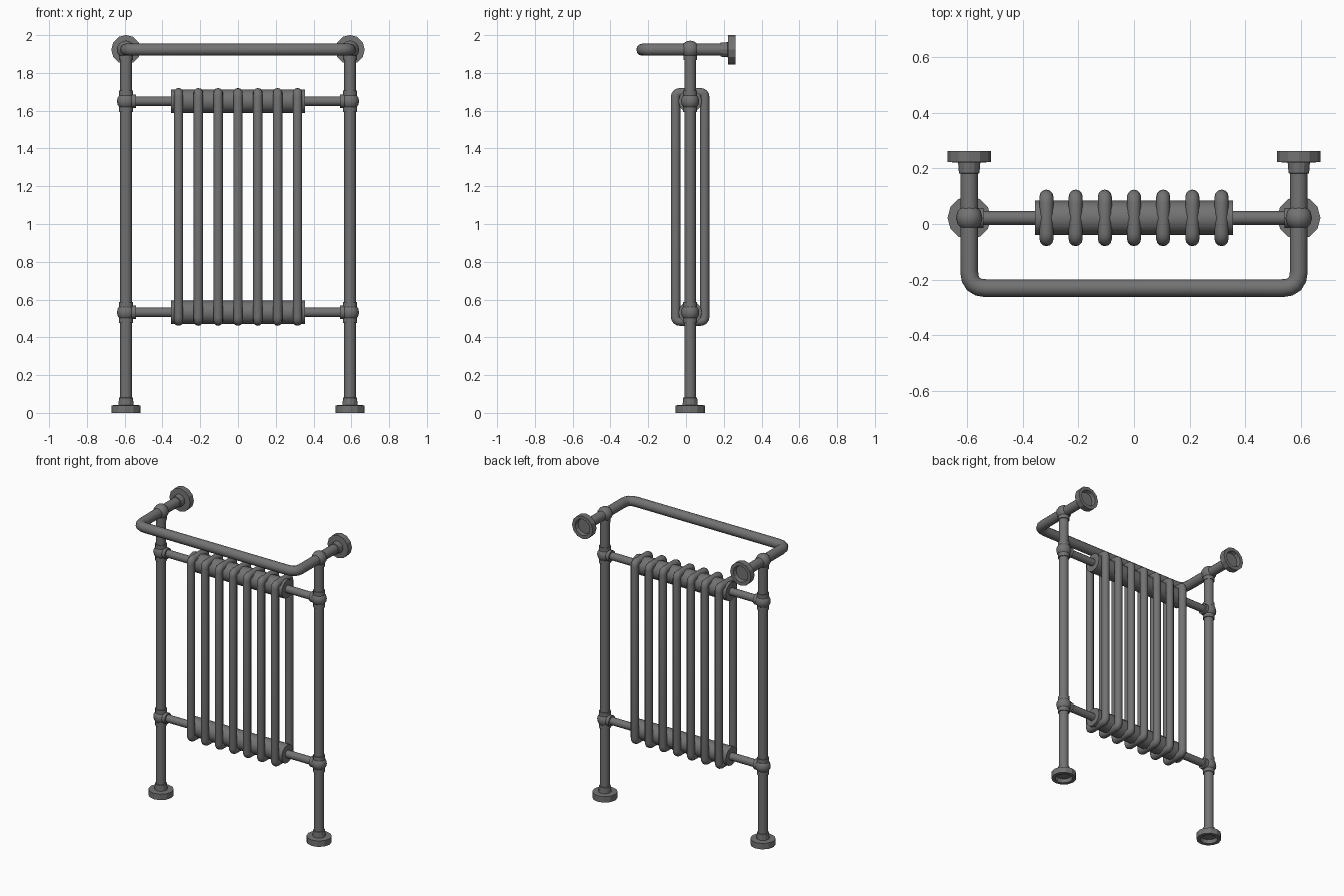
import bpy
from math import pi, cos, sin, radians
from mathutils import Vector

cube = bpy.data.objects.get("Cube")
if cube:
    bpy.data.objects.remove(cube, do_unlink=True)

metal = bpy.data.materials.new("dark_grey_metal")
metal.use_nodes = True
GREY = (0.17, 0.17, 0.17, 1)
metal.diffuse_color = GREY
metal.node_tree.nodes["Principled BSDF"].inputs["Base Color"].default_value = GREY

POST_X, POST_Y = 0.593, 0.022
PIPE, LOW, HIGH, TOP = 0.031, 0.532, 1.65, 1.923
SIDES = 12


def finish(obj, angle):
    obj.data.materials.clear()
    obj.data.materials.append(metal)
    bpy.ops.object.select_all(action='DESELECT')
    obj.select_set(True)
    bpy.context.view_layer.objects.active = obj
    bpy.ops.object.shade_smooth_by_angle(angle=radians(angle))
    return obj


def fillet(points, radius, closed):
    """Round the corners of a path with short arcs."""
    out, n = [], len(points)
    pts = [Vector(p) for p in points]
    for i, p in enumerate(pts):
        if not closed and i in (0, n - 1):
            out.append(p)
            continue
        a = p + (pts[i - 1] - p).normalized() * radius
        b = p + (pts[(i + 1) % n] - p).normalized() * radius
        for k in range(5):
            t = k / 4
            out.append(a * (1 - t) ** 2 + p * 2 * t * (1 - t) + b * t * t)
    return out


def pipe(name, points, radius, bend=0.0, closed=False):
    """Round tube swept along a path."""
    pts = fillet(points, bend, closed) if bend else [Vector(p) for p in points]
    curve = bpy.data.curves.new(name, 'CURVE')
    curve.dimensions = '3D'
    curve.bevel_depth = radius
    curve.bevel_resolution = SIDES // 2 - 2
    curve.use_fill_caps = True
    spline = curve.splines.new('POLY')
    spline.points.add(len(pts) - 1)
    for sp, p in zip(spline.points, pts):
        sp.co = (*p, 1)
    spline.use_cyclic_u = closed
    obj = bpy.data.objects.new(name, curve)
    bpy.context.collection.objects.link(obj)
    bpy.ops.object.select_all(action='DESELECT')
    obj.select_set(True)
    bpy.context.view_layer.objects.active = obj
    bpy.ops.object.convert(target='MESH')
    return finish(bpy.context.view_layer.objects.active, 40)


def lathe(name, profile, location, rotation=(0, 0, 0), angle=25):
    """Turn a (radius, height) profile around its z axis; both ends are closed."""
    verts = [(r * cos(2 * pi * s / SIDES), r * sin(2 * pi * s / SIDES), z)
             for r, z in profile for s in range(SIDES)]
    faces = [(i * SIDES + s, i * SIDES + (s + 1) % SIDES,
              (i + 1) * SIDES + (s + 1) % SIDES, (i + 1) * SIDES + s)
             for i in range(len(profile) - 1) for s in range(SIDES)]
    last = (len(profile) - 1) * SIDES
    faces += [tuple(reversed(range(SIDES))), tuple(range(last, last + SIDES))]
    mesh = bpy.data.meshes.new(name)
    mesh.from_pydata(verts, [], faces)
    obj = bpy.data.objects.new(name, mesh)
    obj.location, obj.rotation_euler = location, rotation
    bpy.context.collection.objects.link(obj)
    return finish(obj, angle)


def ball(name, location):
    bpy.ops.mesh.primitive_uv_sphere_add(segments=SIDES, ring_count=8,
                                         radius=0.048, location=location)
    bpy.context.object.name = name
    return finish(bpy.context.object, 40)


# Hollow-backed flange with a collar, standing on its rim
FLANGE = [(0.036, 0.025), (0.05, 0.025), (0.055, 0), (0.078, 0), (0.078, 0.04),
          (0.04, 0.042), (0.037, 0.08), (0.031, 0.082)]

for side, sx in (("left", 1), ("right", -1)):
    x = sx * POST_X
    # Upright post, foot and wall flange
    pipe(f"{side}_post", [(x, POST_Y, 0.025), (x, POST_Y, TOP)], PIPE)
    lathe(f"{side}_foot", FLANGE, (x, POST_Y, 0))
    lathe(f"{side}_wall_flange", FLANGE, (x, 0.263, TOP), (pi / 2, 0, 0))

    # Ball joints with collars
    for level, z in (("lower", LOW), ("upper", HIGH)):
        ball(f"{side}_{level}_ball_joint", (x, POST_Y, z))
        pipe(f"{side}_{level}_post_collar",
             [(x, POST_Y, z - 0.056), (x, POST_Y, z + 0.056)], 0.037)
        pipe(f"{side}_{level}_side_collar",
             [(x, POST_Y, z), (x - sx * 0.052, POST_Y, z)], 0.036)
        # Connecting pipe to the radiator header
        pipe(f"{side}_{level}_connector",
             [(x, POST_Y, z), (sx * 0.34, POST_Y, z)], 0.025)
    ball(f"{side}_top_ball_joint", (x, POST_Y, TOP))
    pipe(f"{side}_top_collar", [(x, POST_Y, TOP), (x, POST_Y, TOP - 0.055)], 0.036)

# Bent towel rail running from wall to wall
pipe("towel_rail", [(-POST_X, 0.238, TOP), (-POST_X, -0.231, TOP),
                    (POST_X, -0.231, TOP), (POST_X, 0.238, TOP)], 0.032, bend=0.06)

# Radiator headers
for level, z in (("lower", LOW), ("upper", HIGH)):
    pipe(f"{level}_header", [(-0.356, POST_Y, z), (0.356, POST_Y, z)], 0.062)

# Seven looped radiator columns
for i in range(7):
    x = (i - 3) * 0.105
    front, back, low, high = POST_Y - 0.077, POST_Y + 0.077, 0.486, 1.695
    pipe(f"radiator_column_{i + 1}",
         [(x, front, low), (x, front, high), (x, back, high), (x, back, low)],
         0.025, bend=0.024, closed=True)
